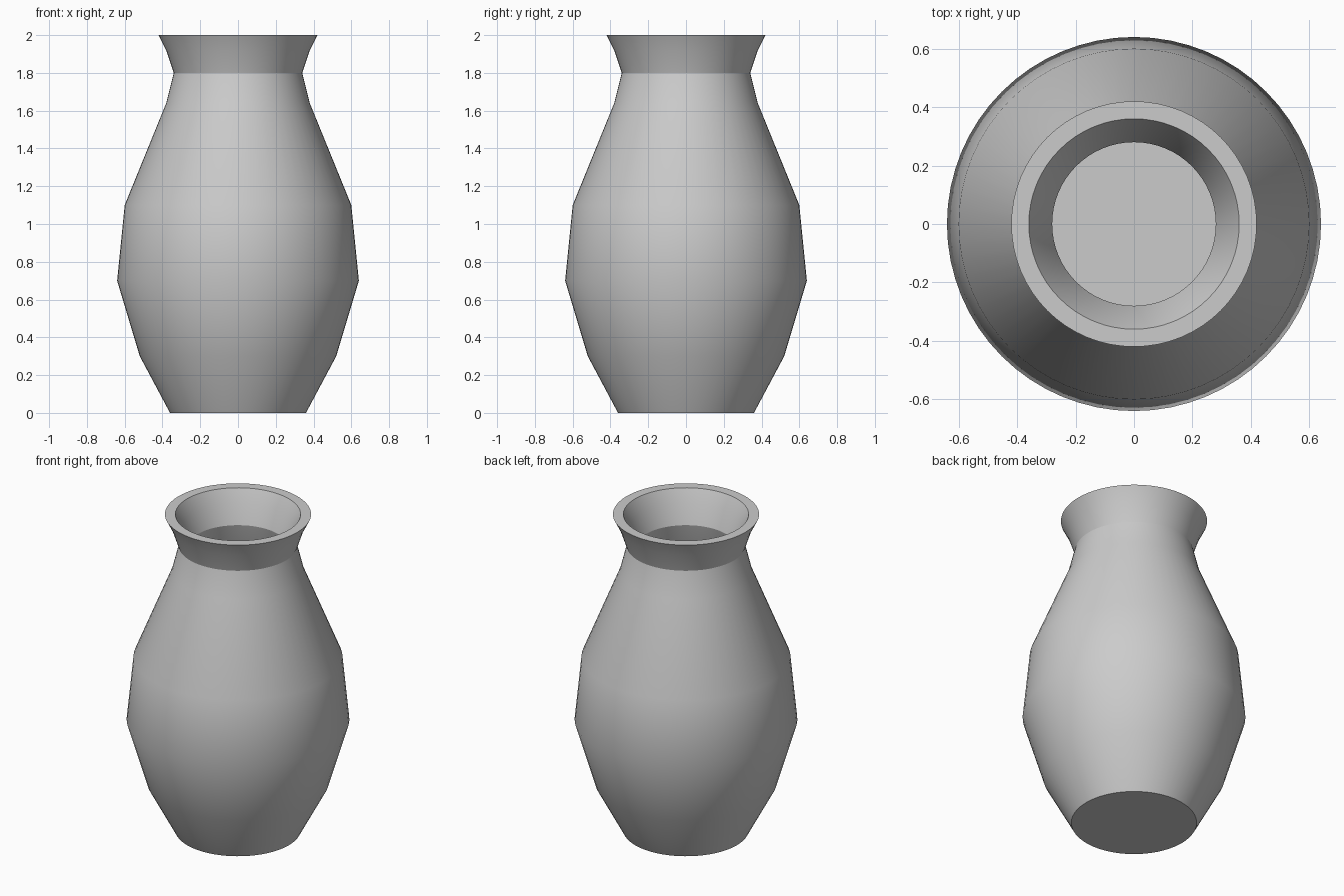
import bpy, bmesh
from math import radians, tau

cube = bpy.data.objects.get("Cube")
if cube:
    bpy.data.objects.remove(cube, do_unlink=True)

SEGMENTS = 64
WALL = 0.06

# Clay colour
clay = bpy.data.materials.new("grey_clay")
clay.use_nodes = True
grey = (0.6, 0.6, 0.6, 1)
clay.diffuse_color = grey
clay.node_tree.nodes["Principled BSDF"].inputs["Base Color"].default_value = grey

# Outer profile from foot to lip (radius, height)
outer = [(0.36, 0), (0.52, 0.3), (0.64, 0.7), (0.6, 1.1),
         (0.38, 1.64), (0.34, 1.8), (0.38, 1.92), (0.42, 2)]
# Inner wall follows the outer one back down to a raised floor
inner = [(r - WALL, max(z, WALL)) for r, z in reversed(outer)]
profile = [(0, 0)] + outer + inner + [(0, WALL)]

# Spin the closed section into a vase
bm = bmesh.new()
points = [bm.verts.new((r, 0, z)) for r, z in profile]
edges = [bm.edges.new(pair) for pair in zip(points, points[1:])]
bmesh.ops.spin(bm, geom=points + edges, cent=(0, 0, 0), axis=(0, 0, 1),
               angle=tau, steps=SEGMENTS, use_merge=True)
bmesh.ops.remove_doubles(bm, verts=bm.verts, dist=0.0001)
bmesh.ops.recalc_face_normals(bm, faces=bm.faces)

mesh = bpy.data.meshes.new("vase")
bm.to_mesh(mesh)
bm.free()
mesh.materials.append(clay)
vase = bpy.data.objects.new("vase", mesh)
bpy.context.collection.objects.link(vase)

# Smooth body with crisp neck, lip and foot
bpy.ops.object.select_all(action="DESELECT")
vase.select_set(True)
bpy.context.view_layer.objects.active = vase
bpy.ops.object.shade_smooth_by_angle(angle=radians(30))
